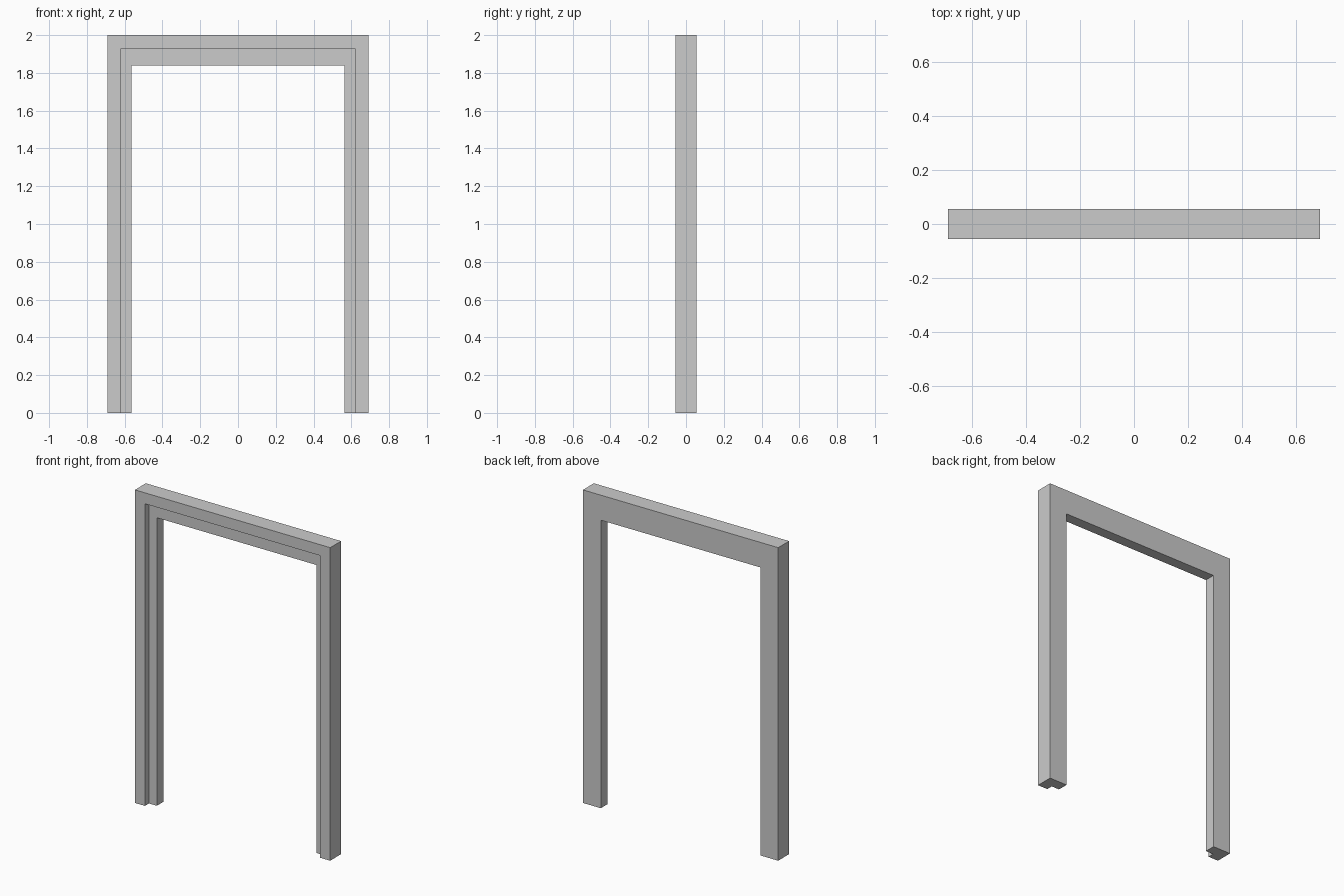
import bpy, bmesh

if "Cube" in bpy.data.objects:
    bpy.data.objects.remove(bpy.data.objects["Cube"])

# Rebated frame section: (half width, head height, depth y), walked around the profile
SECTION = [
    (0.69, 2.00, -0.055),    # outer front edge
    (0.69, 2.00, 0.055),     # outer back edge
    (0.564, 1.84, 0.055),    # opening, back edge
    (0.564, 1.84, -0.014),   # opening, front edge
    (0.619, 1.93, -0.014),   # rebate inner corner
    (0.619, 1.93, -0.055),   # rebate front edge
]


def sweep_frame(name, section):
    """Sweep the section up one jamb, across the head and down the other."""
    bm = bmesh.new()
    stations = [(-1, 0), (-1, 1), (1, 1), (1, 0)]
    rings = [[bm.verts.new((side * w, y, top * h)) for w, h, y in section]
             for side, top in stations]
    n = len(section)
    for a, b in zip(rings, rings[1:]):
        for i in range(n):
            j = (i + 1) % n
            bm.faces.new((a[i], a[j], b[j], b[i]))
    # feet
    bm.faces.new(rings[0])
    bm.faces.new(rings[-1])
    bmesh.ops.recalc_face_normals(bm, faces=bm.faces)
    mesh = bpy.data.meshes.new(name)
    bm.to_mesh(mesh)
    bm.free()
    obj = bpy.data.objects.new(name, mesh)
    bpy.context.collection.objects.link(obj)
    return obj


# Door frame with mitred corners and a door rebate on the front
sweep_frame("door_frame", SECTION)
